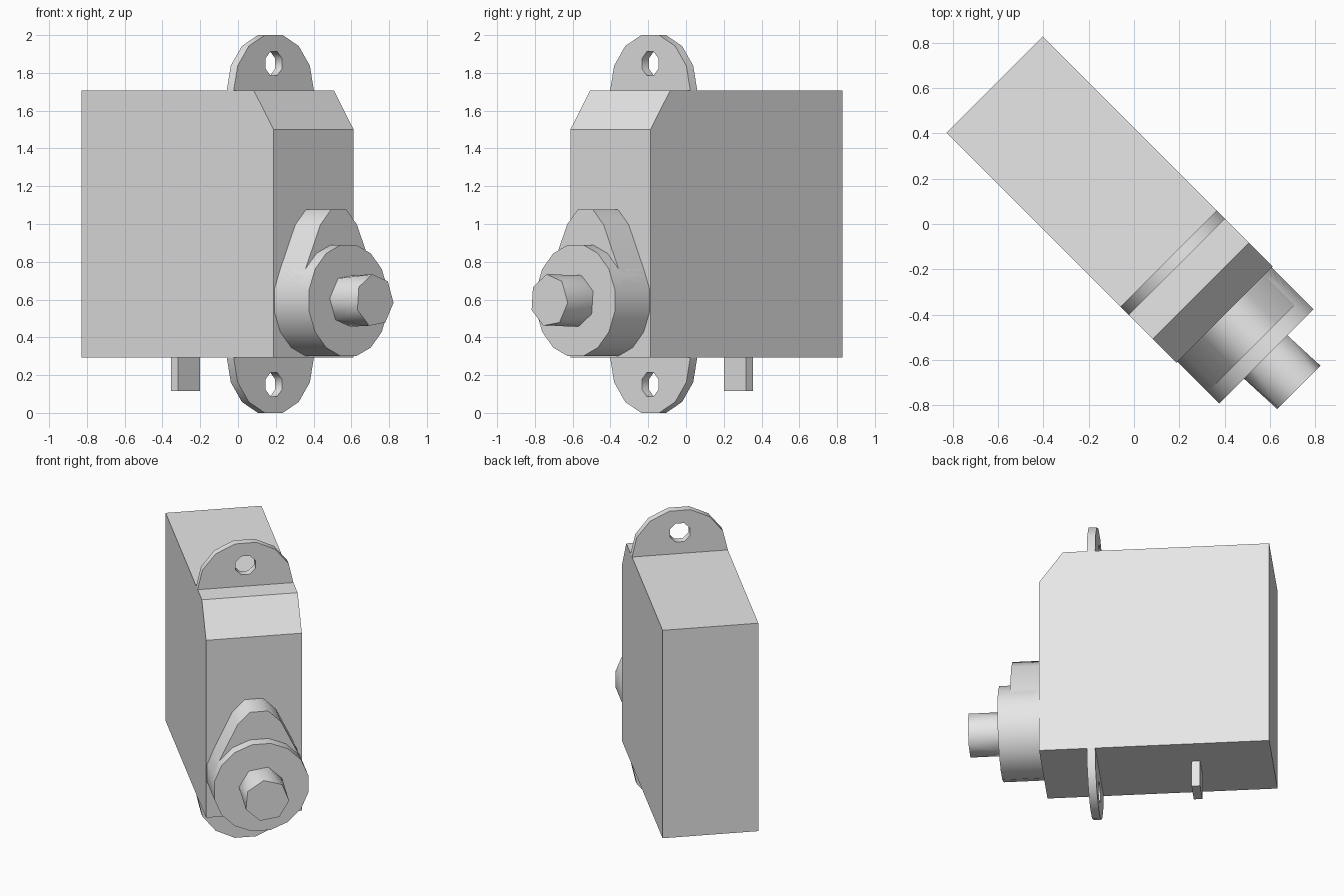
import bpy
import bmesh
from math import cos, sin, pi, radians
from mathutils import Matrix

cube = bpy.data.objects.get("Cube")
if cube:
    bpy.data.objects.remove(cube, do_unlink=True)

grey = bpy.data.materials.new("light_grey")
grey.use_nodes = True
grey.diffuse_color = (0.8, 0.8, 0.8, 1)
grey.node_tree.nodes["Principled BSDF"].inputs["Base Color"].default_value = (0.8, 0.8, 0.8, 1)

# The parts are built facing -y, then turned to stand diagonally
TURN = Matrix.Rotation(radians(45), 4, "Z")
HALF_WIDTH = 0.3
BOTTOM, TOP = 0.2925, 1.7075
SHAFT_Z = 0.595


def circle(radius, z, sides, phase=0.0):
    """Points (x, z) of a regular polygon; phase is in degrees."""
    return [(radius * cos(radians(phase) + 2 * pi * i / sides),
             z + radius * sin(radians(phase) + 2 * pi * i / sides))
            for i in range(sides)]


def finish(name, bm, smooth_angle=None):
    bmesh.ops.recalc_face_normals(bm, faces=bm.faces)
    bm.transform(TURN)
    mesh = bpy.data.meshes.new(name)
    bm.to_mesh(mesh)
    bm.free()
    mesh.materials.append(grey)
    if smooth_angle:
        for poly in mesh.polygons:
            poly.use_smooth = True
        mesh.set_sharp_from_angle(angle=radians(smooth_angle))
    obj = bpy.data.objects.new(name, mesh)
    bpy.context.collection.objects.link(obj)
    return obj


def hull(name, rings, smooth_angle=None):
    """Convex solid around rings given as (y, [(x, z), ...])."""
    bm = bmesh.new()
    for y, points in rings:
        for x, z in points:
            bm.verts.new((x, y, z))
    result = bmesh.ops.convex_hull(bm, input=bm.verts)
    inner = {g for g in result["geom_interior"] if isinstance(g, bmesh.types.BMVert)}
    bmesh.ops.delete(bm, geom=list(inner), context="VERTS")
    bmesh.ops.dissolve_limit(bm, angle_limit=radians(1), verts=bm.verts, edges=bm.edges)
    return finish(name, bm, smooth_angle)


def prism(name, points, back, front, smooth_angle=None):
    return hull(name, [(back, points), (front, points)], smooth_angle)


# Case: side profile with a chamfered upper front edge
bm = bmesh.new()
profile = [(0.87, BOTTOM), (0.87, TOP), (-0.418, TOP), (-0.566, 1.5), (-0.566, BOTTOM)]
side = bm.faces.new([bm.verts.new((-HALF_WIDTH, y, z)) for y, z in profile])
grown = bmesh.ops.extrude_face_region(bm, geom=[side])["geom"]
bmesh.ops.translate(bm, vec=(2 * HALF_WIDTH, 0, 0),
                    verts=[g for g in grown if isinstance(g, bmesh.types.BMVert)])
finish("case", bm)


# Mounting tabs: half-round plates with a screw hole
def mounting_tab(name, base, direction):
    bm = bmesh.new()
    outer = circle(HALF_WIDTH, 0, 14)[:8]
    for loop in (outer, circle(0.068, 0.142, 8, 22.5)):
        verts = [bm.verts.new((x, -0.216, base + direction * z)) for x, z in loop]
        for i, vert in enumerate(verts):
            bm.edges.new((vert, verts[(i + 1) % len(verts)]))
    bmesh.ops.triangle_fill(bm, edges=bm.edges[:], use_beauty=True)
    grown = bmesh.ops.extrude_face_region(bm, geom=bm.faces[:])["geom"]
    bmesh.ops.translate(bm, vec=(0, -0.052, 0),
                        verts=[g for g in grown if isinstance(g, bmesh.types.BMVert)])
    finish(name, bm, 50)


mounting_tab("upper_tab", TOP, 1)
mounting_tab("lower_tab", BOTTOM, -1)

# Gear cover: tapered slab behind the round boss
big = circle(HALF_WIDTH, SHAFT_Z, 16, 11.25)
small = circle(0.148, 0.94, 8, 22.5)
prism("gear_cover", big + small, -0.566, -0.754, 50)
prism("shaft_boss", big, -0.566, -0.827, 50)

# Output shaft: seven-sided stub with a half-step twist
hull("output_shaft", [(-0.82, circle(0.14, SHAFT_Z, 7, 98 + 180 / 7)),
                      (-1.025, circle(0.14, SHAFT_Z, 7, 98))], 40)

# Cable strip under the rear of the case
strip = [(-0.083, 0.115), (0.083, 0.115), (0.083, BOTTOM + 0.02), (-0.083, BOTTOM + 0.02)]
prism("cable_strip", strip, 0.42, 0.366)
